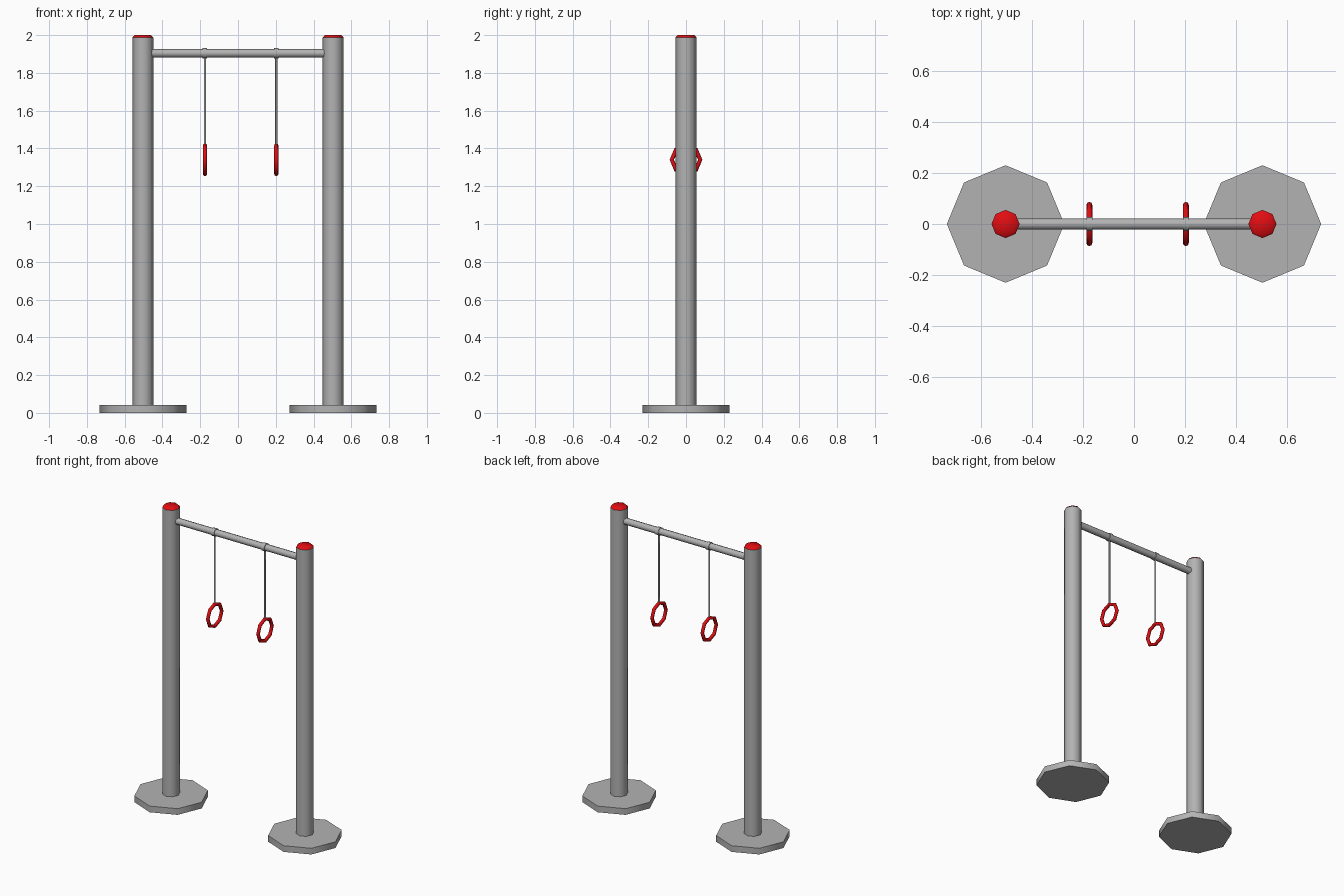
import bpy, bmesh, math
from mathutils import Matrix, Vector

if "Cube" in bpy.data.objects:
    bpy.data.objects.remove(bpy.data.objects["Cube"])


def material(name, rgb):
    m = bpy.data.materials.new(name)
    m.diffuse_color = (*rgb, 1)
    m.use_nodes = True
    m.node_tree.nodes["Principled BSDF"].inputs["Base Color"].default_value = m.diffuse_color
    return m


GREY = material("steel_grey", (0.45, 0.45, 0.45))
RED = material("red", (0.75, 0.004, 0.006))
SIDES = 8


def finish(name, bm, mat):
    bmesh.ops.recalc_face_normals(bm, faces=bm.faces)
    me = bpy.data.meshes.new(name)
    bm.to_mesh(me)
    bm.free()
    me.materials.append(mat)
    for p in me.polygons:
        p.use_smooth = True
    me.set_sharp_from_angle(angle=math.radians(50))
    ob = bpy.data.objects.new(name, me)
    bpy.context.collection.objects.link(ob)
    return ob


def rod(name, a, b, r1, mat, r2=None, caps=True, sides=SIDES):
    """Cylinder or cone running from point a to point b."""
    a, b = Vector(a), Vector(b)
    d = b - a
    rot = Matrix.Rotation(math.pi / 2, 4, 'Y') if abs(d.x) > abs(d.z) else Matrix()
    bm = bmesh.new()
    bmesh.ops.create_cone(bm, cap_ends=caps, segments=sides, radius1=r1,
                          radius2=r1 if r2 is None else r2, depth=d.length,
                          matrix=Matrix.Translation((a + b) / 2) @ rot)
    return finish(name, bm, mat)


def ring(name, centre, major, minor, mat, n=8, m=8):
    """Low-poly torus whose axis is x."""
    bm = bmesh.new()
    rows = []
    for i in range(n):
        a = 2 * math.pi * i / n
        row = []
        for j in range(m):
            t = 2 * math.pi * j / m
            r = major + minor * math.cos(t)
            row.append(bm.verts.new(Vector(centre) + Vector(
                (minor * math.sin(t), r * math.cos(a), r * math.sin(a)))))
        rows.append(row)
    for i in range(n):
        for j in range(m):
            p, q, k = rows[i], rows[(i + 1) % n], (j + 1) % m
            bm.faces.new((p[j], q[j], q[k], p[k]))
    return finish(name, bm, mat)


# Posts with octagonal feet and shallow red caps
for side, x in (("left", -0.503), ("right", 0.503)):
    rod(side + "_foot", (x, 0, 0), (x, 0, 0.042), 0.23, GREY)
    rod(side + "_post", (x, 0, 0.04), (x, 0, 1.988), 0.055, GREY)
    rod(side + "_post_cap", (x, 0, 1.988), (x, 0, 2.0), 0.055, RED, r2=0.043)

# Crossbar
BAR_Z = 1.904
rod("crossbar", (-0.47, 0, BAR_Z), (0.47, 0, BAR_Z), 0.0225, GREY)

# Hanging rings: collar on the bar, cord and octagonal grip
for side, x in (("left", -0.175), ("right", 0.203)):
    rod(side + "_collar", (x - 0.012, 0, BAR_Z), (x + 0.012, 0, BAR_Z), 0.027, GREY)
    rod(side + "_cord", (x, 0, 1.415), (x, 0, 1.885), 0.006, GREY)
    ring(side + "_ring", (x, 0, 1.34), 0.075, 0.0115, RED)
